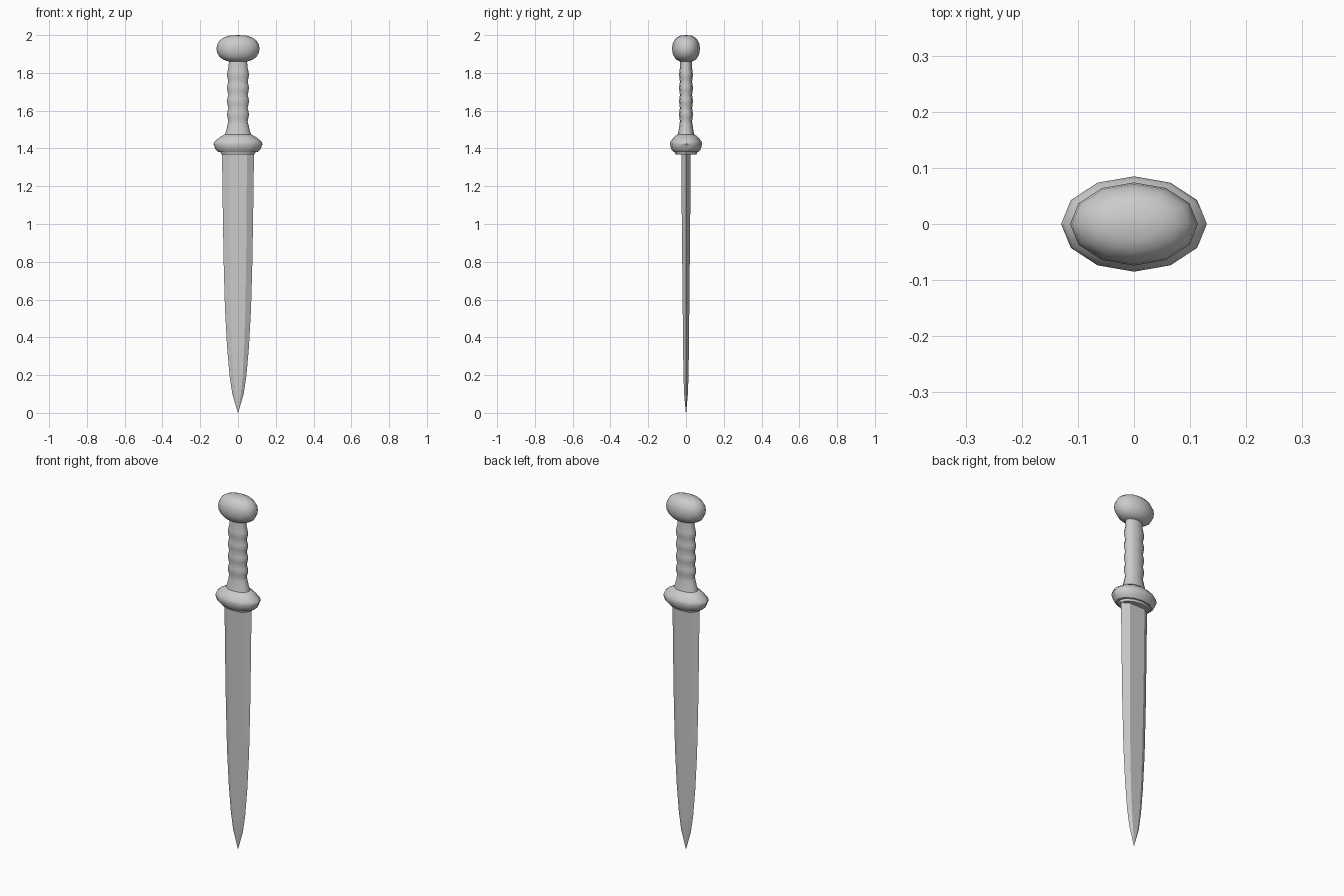
import bpy, bmesh
from math import cos, sin, pi, radians

if "Cube" in bpy.data.objects:
    bpy.data.objects.remove(bpy.data.objects["Cube"])


def loft(name, rings, angle):
    """Skin a stack of equal-length point rings and cap both ends."""
    bm = bmesh.new()
    loops = [[bm.verts.new(p) for p in ring] for ring in rings]
    n = len(loops[0])
    for a, b in zip(loops, loops[1:]):
        for i in range(n):
            j = (i + 1) % n
            bm.faces.new((a[i], a[j], b[j], b[i]))
    bm.faces.new(loops[0])
    bm.faces.new(loops[-1])
    bmesh.ops.remove_doubles(bm, verts=bm.verts, dist=1e-5)
    bmesh.ops.recalc_face_normals(bm, faces=bm.faces)
    mesh = bpy.data.meshes.new(name)
    bm.to_mesh(mesh)
    bm.free()
    obj = bpy.data.objects.new(name, mesh)
    bpy.context.collection.objects.link(obj)
    bpy.ops.object.select_all(action='DESELECT')
    obj.select_set(True)
    bpy.context.view_layer.objects.active = obj
    bpy.ops.object.shade_smooth_by_angle(angle=radians(angle))
    return obj


def oval(rx, ry, z, sides=12):
    return [(rx * cos(2 * pi * i / sides), ry * sin(2 * pi * i / sides), z)
            for i in range(sides)]


# blade: flat faces with bevelled edges; (z, half width, flat half width, half thickness)
blade = [(1.40, .085, .047, .025), (1.1, .081, .046, .023), (.8, .076, .043, .020),
         (.55, .069, .039, .0175), (.35, .058, .033, .0155), (.2, .045, .025, .0135),
         (.1, .030, .015, .010), (0, .0008, .0004, .0008)]
loft("blade", [[(w, 0, z), (f, t, z), (-f, t, z), (-w, 0, z), (-f, -t, z), (f, -t, z)]
               for z, w, f, t in blade], 15)

# guard: oval collar with a wide sloped rim
guard = [(.088, .056, 1.368), (.093, .060, 1.380), (.104, .066, 1.381),
         (.120, .079, 1.397), (.130, .085, 1.423), (.124, .082, 1.437),
         (.098, .066, 1.458), (.072, .046, 1.474)]
loft("guard", [oval(*r) for r in guard], 40)

# grip: flared foot, then finger ridges
grip = [(1.465, .072), (1.50, .061), (1.53, .054)]
for k in range(4):
    z = 1.555 + k * .07
    grip += [(z - .012, .051), (z + .010, .056), (z + .025, .058), (z + .040, .056)]
grip += [(1.83, .050), (1.87, .048)]
loft("grip", [oval(w, w * .63, z) for z, w in grip], 60)

# pommel: oval knob
steps = 10
pommel = []
for i in range(steps + 1):
    a = -pi / 2 + pi * i / steps
    r = max(cos(a), 0) ** .75
    h = abs(sin(a)) ** .95 * (1 if a > 0 else -1)
    pommel.append(oval(.114 * r, .074 * r, 1.928 + .072 * h))
loft("pommel", pommel, 60)
